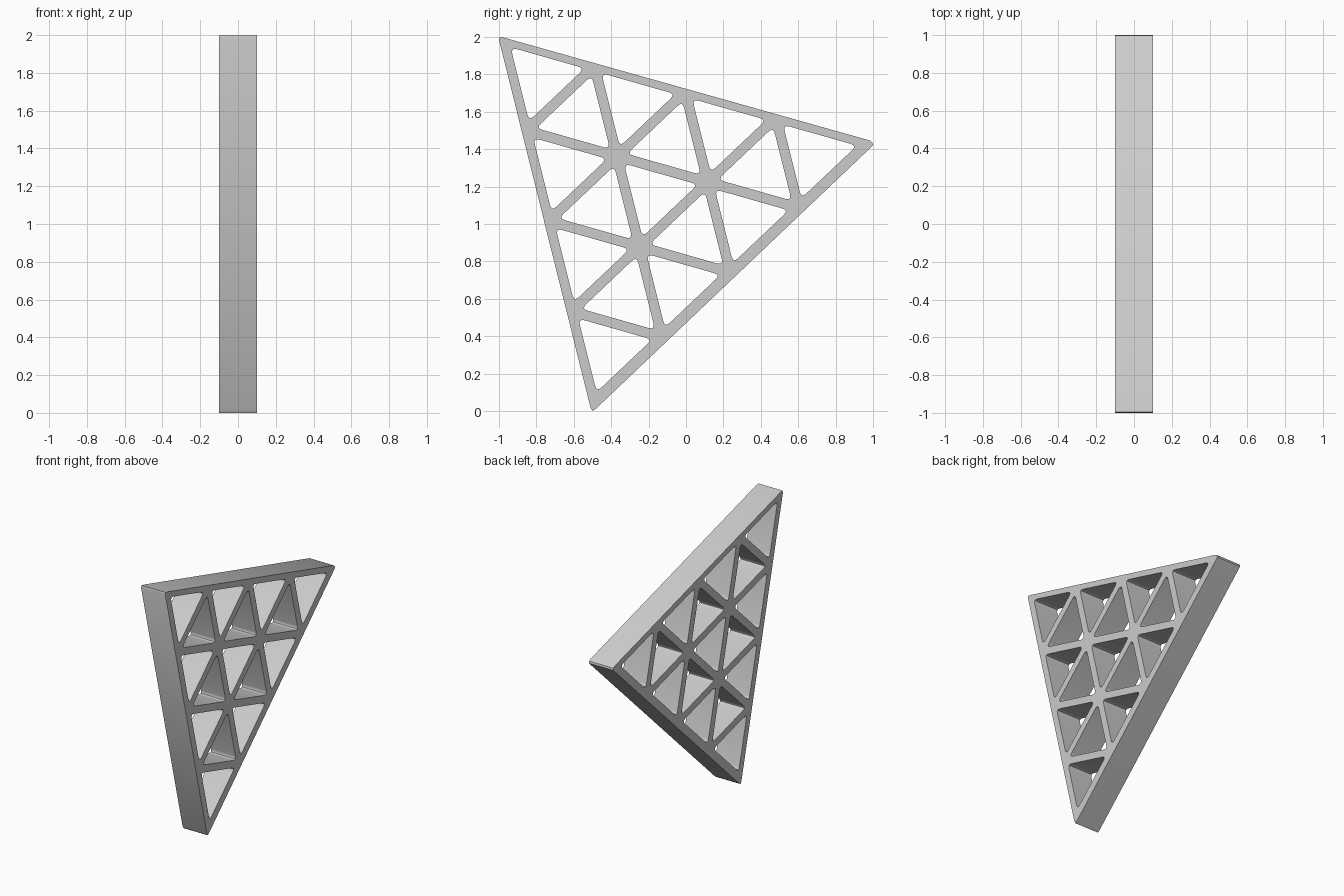
import bpy
from math import radians
from mathutils import Vector, Matrix, geometry

if "Cube" in bpy.data.objects:
    bpy.data.objects.remove(bpy.data.objects["Cube"])

DEPTH = 0.2      # thickness along x
N = 4            # lattice divisions per side
BAR = 0.027      # half width of the bars
CUT = 0.036      # corner rounding length of the holes

# Lattice corners on the bar centre lines (y, z)
A, B, C = Vector((-0.975, 1.983)), Vector((0.967, 1.432)), Vector((-0.493, 0.05))
e1, e2 = (B - A) / N, (C - A) / N


def node(i, j):
    return A + e1 * i + e2 * j


def inset(tri, d):
    """Move each side of a triangle inward by d."""
    mid = sum(tri, Vector((0, 0))) / 3
    lines = []
    for k in range(3):
        p, q = tri[k], tri[(k + 1) % 3]
        n = Vector((-(q - p).y, (q - p).x)).normalized()
        if n.dot(mid - p) < 0:
            n = -n
        lines.append((p + n * d, q + n * d))
    return [geometry.intersect_line_line_2d(
        *[lines[k - 1][0] - (lines[k - 1][1] - lines[k - 1][0]),
          lines[k - 1][1] + (lines[k - 1][1] - lines[k - 1][0]),
          lines[k][0] - (lines[k][1] - lines[k][0]),
          lines[k][1] + (lines[k][1] - lines[k][0])]) for k in range(3)]


def hole(tri):
    """Triangular opening with softly rounded corners."""
    t = inset(tri, BAR)
    pts = []
    for k in range(3):
        c = t[k]
        a = c + (t[k - 1] - c).normalized() * CUT
        b = c + (t[(k + 1) % 3] - c).normalized() * CUT
        for s in range(5):
            u = s / 4
            pts.append(a * (1 - u) ** 2 + c * 2 * u * (1 - u) + b * u * u)
    return pts


curve = bpy.data.curves.new("truss_profile", 'CURVE')
curve.dimensions = '2D'
curve.fill_mode = 'BOTH'
curve.extrude = DEPTH / 2


def add_loop(pts):
    s = curve.splines.new('POLY')
    s.points.add(len(pts) - 1)
    for sp, p in zip(s.points, pts):
        sp.co = (p[0], p[1], 0, 1)
    s.use_cyclic_u = True


# Outer outline with blunt tips
add_loop([(-1, 1.985), (-0.995, 2.0), (-0.965, 1.994),
          (0.985, 1.446), (0.997, 1.435), (1.0, 1.42),
          (-0.482, 0.012), (-0.5, 0.0), (-0.511, 0.02)])

# Upright and inverted openings
for j in range(N):
    for i in range(N - j):
        add_loop(hole([node(i, j), node(i + 1, j), node(i, j + 1)]))
        if i + j < N - 1:
            add_loop(hole([node(i + 1, j), node(i + 1, j + 1), node(i, j + 1)]))

# Turn the profile into an upright mesh panel in the yz plane
helper = bpy.data.objects.new("truss_helper", curve)
bpy.context.collection.objects.link(helper)
bpy.context.view_layer.update()
dg = bpy.context.evaluated_depsgraph_get()
mesh = bpy.data.meshes.new_from_object(helper.evaluated_get(dg))
mesh.transform(Matrix(((0, 0, 1, 0), (1, 0, 0, 0), (0, 1, 0, 0), (0, 0, 0, 1))))
bpy.data.objects.remove(helper)

panel = bpy.data.objects.new("triangle_truss_panel", mesh)
bpy.context.collection.objects.link(panel)

# Weld the caps to the walls
import bmesh
bm = bmesh.new()
bm.from_mesh(mesh)
bmesh.ops.remove_doubles(bm, verts=bm.verts, dist=0.0001)
bmesh.ops.recalc_face_normals(bm, faces=bm.faces)
bm.to_mesh(mesh)
bm.free()

bpy.context.view_layer.objects.active = panel
panel.select_set(True)
bpy.ops.object.shade_smooth_by_angle(angle=radians(35))
